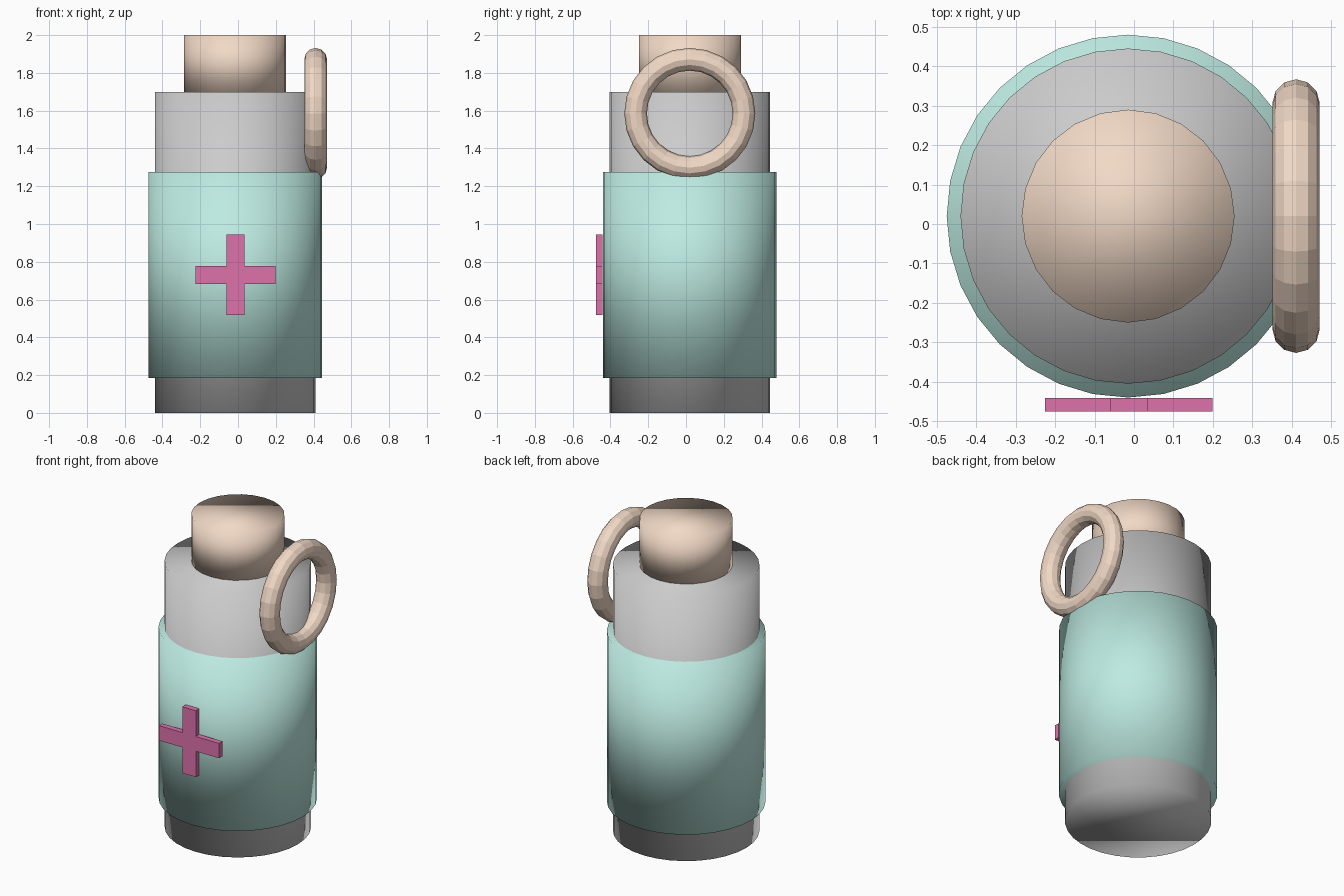
import bpy, bmesh
from math import pi

if "Cube" in bpy.data.objects:
    bpy.data.objects.remove(bpy.data.objects["Cube"])

CX, CY = -0.015, 0.02  # shared axis of the bottle parts


def material(name, rgb):
    m = bpy.data.materials.new(name)
    m.diffuse_color = (*rgb, 1)
    m.use_nodes = True
    m.node_tree.nodes["Principled BSDF"].inputs["Base Color"].default_value = m.diffuse_color
    return m


mint = material("mint", (0.51, 0.83, 0.76))
cream = material("cream", (0.88, 0.69, 0.56))
pink = material("pink", (0.73, 0.17, 0.41))


def finish(name, mat=None):
    ob = bpy.context.object
    ob.name = name
    if mat:
        ob.data.materials.append(mat)
    return ob


def cylinder(name, radius, z0, z1, sides, mat=None):
    bpy.ops.mesh.primitive_cylinder_add(vertices=sides, radius=radius, depth=z1 - z0,
                                        location=(CX, CY, (z0 + z1) / 2))
    bpy.ops.object.shade_smooth()
    return finish(name, mat)


# Bottle, sleeve and stopper
cylinder("bottle_body", 0.425, 0, 1.7, 32)
cylinder("sleeve", 0.46, 0.185, 1.275, 32, mint)
cylinder("stopper", 0.27, 1.7, 2.0, 24, cream)

# Carrying ring on the right side
bpy.ops.mesh.primitive_torus_add(major_radius=0.287, minor_radius=0.06, major_segments=24,
                                 minor_segments=12, location=(0.411, CY, 1.585),
                                 rotation=(0, pi / 2, 0))
finish("carrying_ring", cream)

# Raised cross on the front: plus-shaped outline, extruded backwards
a, b = 0.0475, 0.2125
outline = [(a, a), (a, b), (-a, b), (-a, a), (-b, a), (-b, -a),
           (-a, -a), (-a, -b), (a, -b), (a, -a), (b, -a), (b, a)]
bm = bmesh.new()
face = bm.faces.new([bm.verts.new((x, 0, z)) for x, z in outline])
ext = bmesh.ops.extrude_face_region(bm, geom=[face])
bmesh.ops.translate(bm, vec=(0, 0.035, 0),
                    verts=[g for g in ext["geom"] if isinstance(g, bmesh.types.BMVert)])
bmesh.ops.recalc_face_normals(bm, faces=bm.faces)
mesh = bpy.data.meshes.new("front_cross")
bm.to_mesh(mesh)
bm.free()
cross = bpy.data.objects.new("front_cross", mesh)
cross.location = (-0.013, -0.476, 0.731)
mesh.materials.append(pink)
bpy.context.collection.objects.link(cross)
